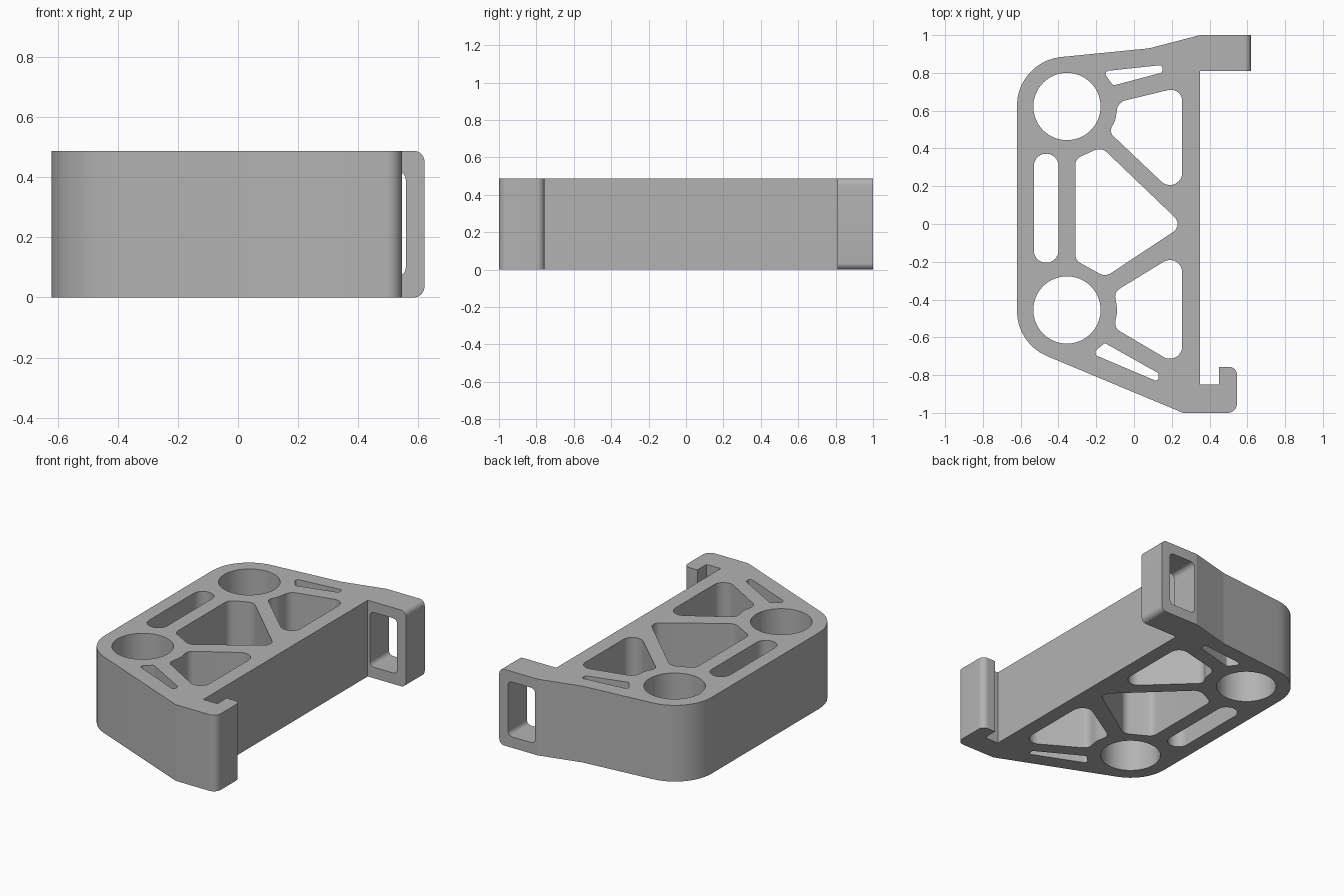
import bpy
import bmesh
import math
from mathutils import Vector, Matrix

if "Cube" in bpy.data.objects:
    bpy.data.objects.remove(bpy.data.objects["Cube"], do_unlink=True)

HEIGHT = 0.487

grey = bpy.data.materials.new("plain grey")
grey.use_nodes = True
colour = (0.45, 0.45, 0.45, 1)
grey.diffuse_color = colour
grey.node_tree.nodes["Principled BSDF"].inputs["Base Color"].default_value = colour


def rounded(corners):
    """Turn (x, y, radius) corners into a loop with filleted corners."""
    loop = []
    for i, (x, y, r) in enumerate(corners):
        p = Vector((x, y))
        if r == 0:
            loop.append(p)
            continue
        a = (Vector(corners[i - 1][:2]) - p).normalized()
        b = (Vector(corners[(i + 1) % len(corners)][:2]) - p).normalized()
        half = a.angle(b) / 2
        centre = p + (a + b).normalized() * (r / math.sin(half))
        start = p + a * (r / math.tan(half)) - centre
        end = p + b * (r / math.tan(half)) - centre
        sweep = math.atan2(start.x * end.y - start.y * end.x, start.dot(end))
        steps = max(2, math.ceil(abs(sweep) / math.radians(9)))
        for k in range(steps + 1):
            loop.append(centre + Matrix.Rotation(sweep * k / steps, 2) @ start)
    return loop


def circle(x, y, r, n=64):
    return [Vector((x + r * math.cos(math.tau * k / n),
                    y + r * math.sin(math.tau * k / n))) for k in range(n)]


def plate(name, loops, depth, matrix):
    """Extrude a flat outline with holes into a solid of the given depth."""
    curve = bpy.data.curves.new(name + " outline", "CURVE")
    curve.dimensions = "2D"
    curve.fill_mode = "BOTH"
    curve.extrude = depth / 2
    for loop in loops:
        spline = curve.splines.new("POLY")
        spline.points.add(len(loop) - 1)
        for point, co in zip(spline.points, loop):
            point.co = (co.x, co.y, 0, 1)
        spline.use_cyclic_u = True
    helper = bpy.data.objects.new(name + " helper", curve)
    bpy.context.collection.objects.link(helper)
    bpy.context.view_layer.update()
    graph = bpy.context.evaluated_depsgraph_get()
    mesh = bpy.data.meshes.new_from_object(helper.evaluated_get(graph))
    bpy.data.objects.remove(helper, do_unlink=True)

    bm = bmesh.new()
    bm.from_mesh(mesh)
    bmesh.ops.remove_doubles(bm, verts=bm.verts, dist=0.0002)
    bm.transform(matrix)
    bmesh.ops.recalc_face_normals(bm, faces=bm.faces)
    bm.to_mesh(mesh)
    bm.free()
    mesh.materials.clear()
    mesh.materials.append(grey)
    obj = bpy.data.objects.new(name, mesh)
    bpy.context.collection.objects.link(obj)
    bpy.ops.object.select_all(action="DESELECT")
    obj.select_set(True)
    bpy.context.view_layer.objects.active = obj
    bpy.ops.object.shade_smooth_by_angle(angle=math.radians(20))
    return obj


# Bracket outline, with the hook at the front end
outline = rounded([
    (0.35, 1, 0), (0.08, 0.93, 0.1), (-0.62, 0.861, 0.26),
    (-0.62, -0.633, 0.26), (0.26, -1, 0.03), (0.545, -1, 0.05),
    (0.545, -0.757, 0.04), (0.45, -0.757, 0), (0.45, -0.85, 0),
    (0.35, -0.85, 0)])

# Long slot and the webbed openings
long_slot = rounded([(-0.53, 0.372, 0.064), (-0.4, 0.372, 0.064),
                     (-0.4, -0.205, 0.064), (-0.53, -0.205, 0.064)])
middle_opening = rounded([
    (-0.31, 0.345, 0.05), (-0.172, 0.407, 0.06), (0.26, -0.007, 0.05),
    (-0.152, -0.28, 0.06), (-0.31, -0.192, 0.05)])
back_opening = rounded([
    (0.255, 0.727, 0.06), (-0.085, 0.645, 0.06), (-0.098, 0.55, 0.1),
    (-0.132, 0.487, 0.04), (0.255, 0.12, 0.065)])
front_opening = rounded([
    (0.255, -0.14, 0.065), (-0.105, -0.36, 0.05), (-0.087, -0.455, 0.15),
    (-0.105, -0.55, 0.05), (0.255, -0.762, 0.065)])
back_sliver = rounded([(-0.165, 0.808, 0.018), (0.15, 0.842, 0.015),
                       (0.15, 0.802, 0.015), (-0.11, 0.733, 0.015)])
front_sliver = rounded([(-0.222, -0.687, 0.02), (-0.155, -0.63, 0.015),
                        (0.13, -0.79, 0.015), (0.13, -0.836, 0.015)])

plate("bracket_body",
      [outline, long_slot, middle_opening, back_opening, front_opening,
       back_sliver, front_sliver,
       circle(-0.355, 0.622, 0.178), circle(-0.355, -0.455, 0.178)],
      HEIGHT, Matrix.Translation((0, 0, HEIGHT / 2)))

# Slotted end tab, drawn upright and extruded along y
tab_outline = rounded([(0.35, 0, 0), (0.62, 0, 0.035),
                       (0.62, HEIGHT, 0.035), (0.35, HEIGHT, 0)])
tab_slot = rounded([(0.366, 0.07, 0.03), (0.558, 0.07, 0.03),
                    (0.558, 0.42, 0.03), (0.366, 0.42, 0.03)])
plate("slotted_tab", [tab_outline, tab_slot], 0.19,
      Matrix.Translation((0, 0.905, 0)) @ Matrix.Rotation(math.pi / 2, 4, "X"))
